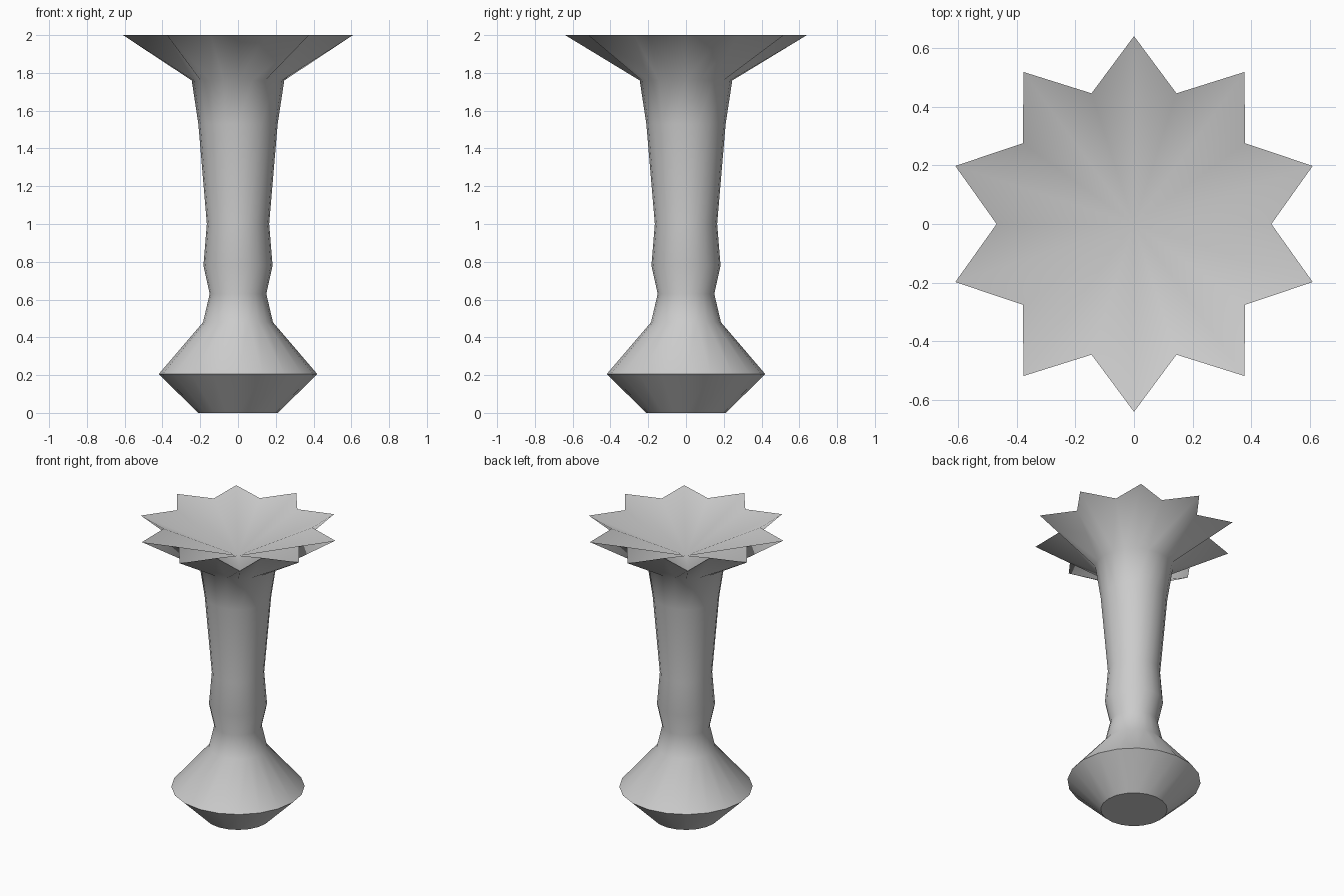
import bpy, bmesh
from math import cos, sin, pi

if "Cube" in bpy.data.objects:
    bpy.data.objects.remove(bpy.data.objects["Cube"])

SIDES = 20
# Profile of the stem and base: (radius, height)
PROFILE = [(0.21, 0.0), (0.42, 0.205), (0.185, 0.48), (0.15, 0.63), (0.183, 0.78),
           (0.165, 1.0), (0.21, 1.53), (0.245, 1.76)]
TIP, NOTCH = 0.64, 0.468

bm = bmesh.new()


def ring(radius_at, z):
    return [bm.verts.new((radius_at(i) * cos(2 * pi * i / SIDES),
                          radius_at(i) * sin(2 * pi * i / SIDES), z))
            for i in range(SIDES)]


# Turned body, ending in the ten-pointed star rim
rings = [ring(lambda i, r=r: r, z) for r, z in PROFILE]
rings.append(ring(lambda i: TIP if i % 2 else NOTCH, 2.0))
for a, b in zip(rings, rings[1:]):
    for i in range(SIDES):
        j = (i + 1) % SIDES
        bm.faces.new((a[i], a[j], b[j], b[i]))

# Flat underside and shallow hollow in the star
bm.faces.new(rings[0][::-1])
centre = bm.verts.new((0, 0, 1.81))
for i in range(SIDES):
    bm.faces.new((rings[-1][i], rings[-1][(i + 1) % SIDES], centre))

# Smooth shading with crisp rims at the foot, widest ring and star
for f in bm.faces:
    f.smooth = True
for k in (0, 1, len(rings) - 1):
    for i in range(SIDES):
        bm.edges.get((rings[k][i], rings[k][(i + 1) % SIDES])).smooth = False

bmesh.ops.recalc_face_normals(bm, faces=bm.faces)
mesh = bpy.data.meshes.new("star_pedestal")
bm.to_mesh(mesh)
bm.free()
bpy.context.collection.objects.link(bpy.data.objects.new("star_pedestal", mesh))
